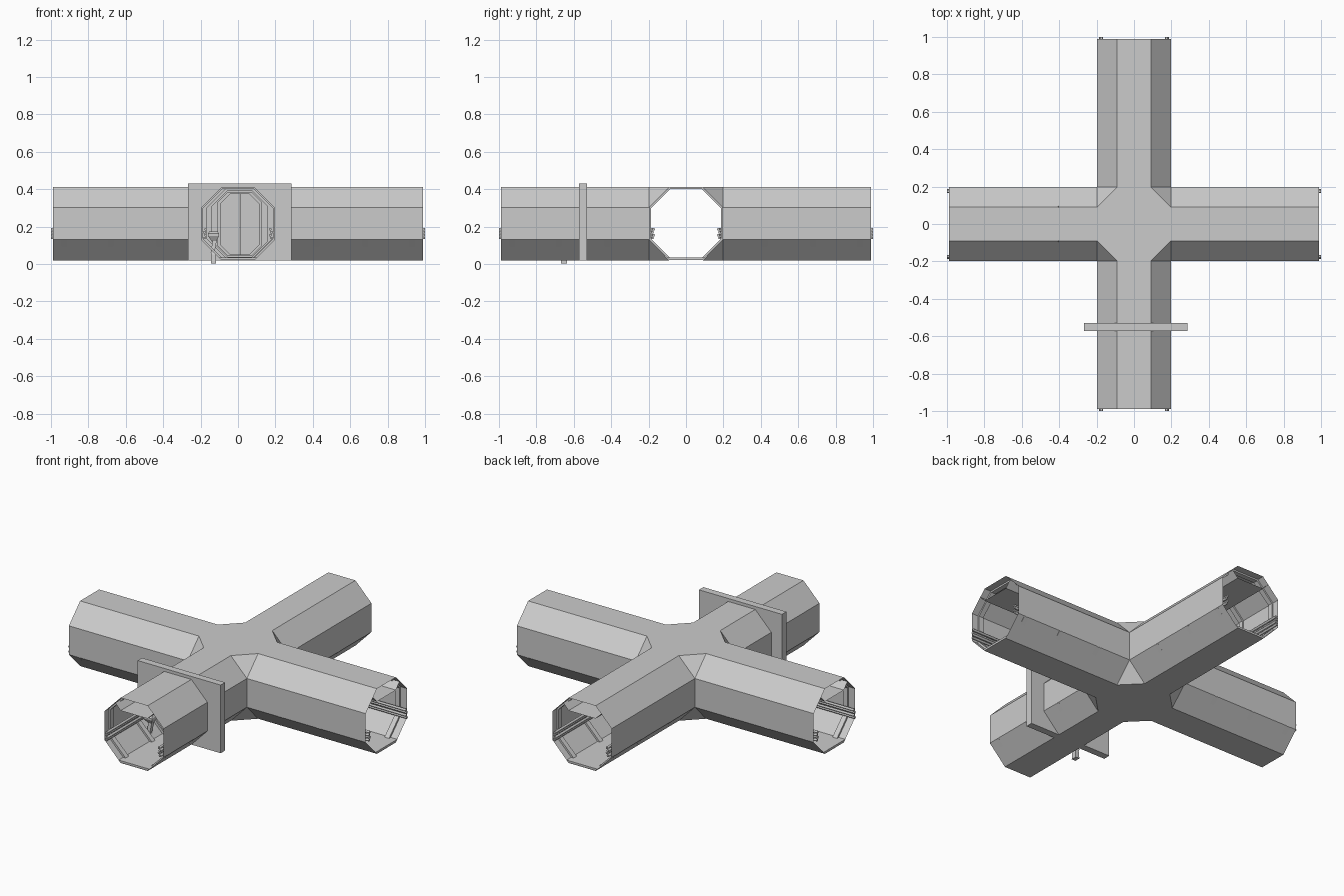
import bpy, bmesh, math
from mathutils import Matrix, Vector

if "Cube" in bpy.data.objects:
    bpy.data.objects.remove(bpy.data.objects["Cube"])

W, F, Z0, Z1, Z2, Z3 = .197, .09, .02, .13, .303, .412
END = .988


def turn(k):
    return Matrix.Rotation(k * math.pi / 2, 4, 'Z')


def build(name, polys, k=0, fix=True):
    bm = bmesh.new()
    for p in polys:
        bm.faces.new([bm.verts.new(turn(k) @ Vector(c)) for c in p])
    bmesh.ops.remove_doubles(bm, verts=bm.verts, dist=1e-5)
    if fix:
        bmesh.ops.recalc_face_normals(bm, faces=bm.faces)
    me = bpy.data.meshes.new(name)
    bm.to_mesh(me)
    bm.free()
    ob = bpy.data.objects.new(name, me)
    bpy.context.collection.objects.link(ob)
    return ob


def octagon(hw, z_lo, z_hi, cut, cx=0):
    pts = [(hw, z_lo + cut), (hw, z_hi - cut), (hw - cut, z_hi), (cut - hw, z_hi),
           (-hw, z_hi - cut), (-hw, z_lo + cut), (cut - hw, z_lo), (hw - cut, z_lo)]
    return [(u + cx, z) for u, z in pts]


def pairs(p):
    return zip(p, p[1:] + p[:1])


def ring(name, outer, inner, d0, d1, k):
    # Frame between two outlines, d0..d1 out along arm k
    polys = []
    for (a, b), (c, e) in zip(pairs(outer), pairs(inner)):
        polys += [[(d, *a), (d, *b), (d, *e), (d, *c)] for d in (d0, d1)]
        polys += [[(d0, *s), (d1, *s), (d1, *t), (d0, *t)] for s, t in ((a, b), (c, e))]
    return build(name, polys, k)


def prism(name, prof, d0, d1, k):
    polys = [[(d, *p) for p in prof] for d in (d0, d1)]
    polys += [[(d0, *a), (d1, *a), (d1, *b), (d0, *b)] for a, b in pairs(prof)]
    return build(name, polys, k)


def rect(u0, u1, z0, z1):
    return [(u0, z0), (u1, z0), (u1, z1), (u0, z1)]


# Crossing corridor shell: four octagonal arms, corner facets, centre floor and roof
tube = [(W, Z1), (W, Z2), (F, Z3), (-F, Z3), (-W, Z2), (-W, Z1), (-F, Z0), (F, Z0)]
shell = []
for k in range(4):
    local = [[(W, *a), (END, *a), (END, *b), (W, *b)] for a, b in pairs(tube)]
    local.append([(W, F, Z3), (F, W, Z3), (W, W, Z2)])
    local.append([(W, F, Z0), (W, W, Z1), (F, W, Z0)])
    shell += [[turn(k) @ Vector(c) for c in p] for p in local]
centre = [(W, -F), (W, F), (F, W), (-F, W), (-W, F), (-W, -F), (-F, -W), (F, -W)]
shell += [[(x, y, z) for x, y in centre] for z in (Z0, Z3)]
build("corridor_shell", shell)

# Floor deck
prism("floor_deck_long", [(-.103, .034), (.103, .034), (F, .022), (-F, .022)], -END, END, 0)
for k in (1, 3):
    prism("floor_deck_arm", [(-.103, .034), (.103, .034), (F, .022), (-F, .022)], .103, END, k)

rib_out = octagon(.1965, .0205, .4115, .108)
rib_in = octagon(.188, .032, .402, .104)
for k in range(4):
    # Ribs inside the arm
    for d in (.42, .68, .93):
        ring("wall_rib", rib_out, rib_in, d - .015, d + .015, k)
    # Open light trough under the ceiling
    t = [(-.125, .373), (-.09, .335), (.09, .335), (.125, .373)]
    build("ceiling_trough", [[(W, *a), (END, *a), (END, *b), (W, *b)]
                             for a, b in zip(t, t[1:])], k)
    # Stacked wall pipes, bent round each corner into the next arm
    for i in range(4):
        o = .179 - .006 * (i % 2)
        z = .139 + .0155 * i
        cu = bpy.data.curves.new("wall_pipe", 'CURVE')
        cu.dimensions = '3D'
        cu.bevel_depth, cu.bevel_resolution = .0075, 1
        cu.use_fill_caps = True
        path = [(1, o, z), (o + .02, o, z), (o, o + .02, z), (o, 1, z)]
        s = cu.splines.new('POLY')
        s.points.add(len(path) - 1)
        for p, c in zip(s.points, path):
            p.co = (*(turn(k) @ Vector(c)), 1)
        ob = bpy.data.objects.new("wall_pipe", cu)
        bpy.context.collection.objects.link(ob)
        bpy.ops.object.select_all(action='DESELECT')
        ob.select_set(True)
        bpy.context.view_layer.objects.active = ob
        bpy.ops.object.convert(target='MESH')
    # Shallow wall panels
    if k in (0, 2):
        for s in (-1, 1):
            prism("wall_panel", rect(*sorted((s * .19, s * .1965)), .15, .24), .35, .5, k)

# Bulkhead plate across the front arm, with an octagonal doorway
CX = .009
door = octagon(.118, .042, .386, .055, CX)
x0, x1, zl, zh = -.268, .285, .02, .43
plate_edge = [(x1, door[0][1]), (x1, door[1][1]), (door[2][0], zh), (door[3][0], zh),
              (x0, door[4][1]), (x0, door[5][1]), (door[6][0], zl), (door[7][0], zl)]
polys = []
for i, ((a, b), (c, e)) in enumerate(zip(pairs(plate_edge), pairs(door))):
    corner = {1: (x1, zh), 3: (x0, zh), 5: (x0, zl), 7: (x1, zl)}.get(i)
    edge = [a, corner, b] if corner else [a, b]
    polys += [[(d, *p) for p in edge + [e, c]] for d in (.53, .572)]
    polys += [[(.53, *s), (.572, *s), (.572, *t), (.53, *t)]
              for s, t in list(zip(edge, edge[1:])) + [(c, e)]]
build("bulkhead", polys, 3)

# Raised door surround on both sides
for d0, d1 in ((.572, .586), (.516, .53)):
    ring("door_surround", octagon(.177, .036, .4, .1, CX),
         octagon(.15, .038, .392, .085, CX), d0, d1, 3)
    ring("door_trim", octagon(.118, .042, .386, .055, CX),
         octagon(.102, .052, .374, .05, CX), d0, d1 - .004, 3)

# Double sliding door leaves with raised borders
for s in (-1, 1):
    def half(w, g, lo, hi, c):
        return [(CX + s * u, z) for u, z in
                ((g, lo), (w - c, lo), (w, lo + c), (w, hi - c), (w - c, hi), (g, hi))]
    outer = half(.118, .002, .042, .386, .055)
    prism("door_leaf", outer, .543, .559, 3)
    ring("door_leaf_border", half(.102, .002, .05, .375, .05),
         half(.088, .014, .062, .363, .045), .538, .565, 3)

# Control console: tapered post, bracket and slanted head
def lofted(name, sections):
    polys = []
    loops = [[(x + i * w, y + j * h, z) for i, j in ((-1, -1), (1, -1), (1, 1), (-1, 1))]
             for x, y, z, w, h in sections]
    for a, b in zip(loops, loops[1:]):
        polys += [[a[i], a[i - 1], b[i - 1], b[i]] for i in range(4)]
    build(name, polys + [loops[0], loops[-1]])


lofted("console_post", [(-.131, -.652, .004, .013, .017), (-.131, -.652, .05, .011, .014),
                        (-.136, -.65, .06, .01, .012), (-.124, -.645, .13, .011, .012)])
lofted("console_head", [(-.128, -.645, .122, .012, .012), (-.131, -.647, .15, .03, .026),
                        (-.131, -.647, .162, .03, .026), (-.131, -.643, .174, .022, .016)])
